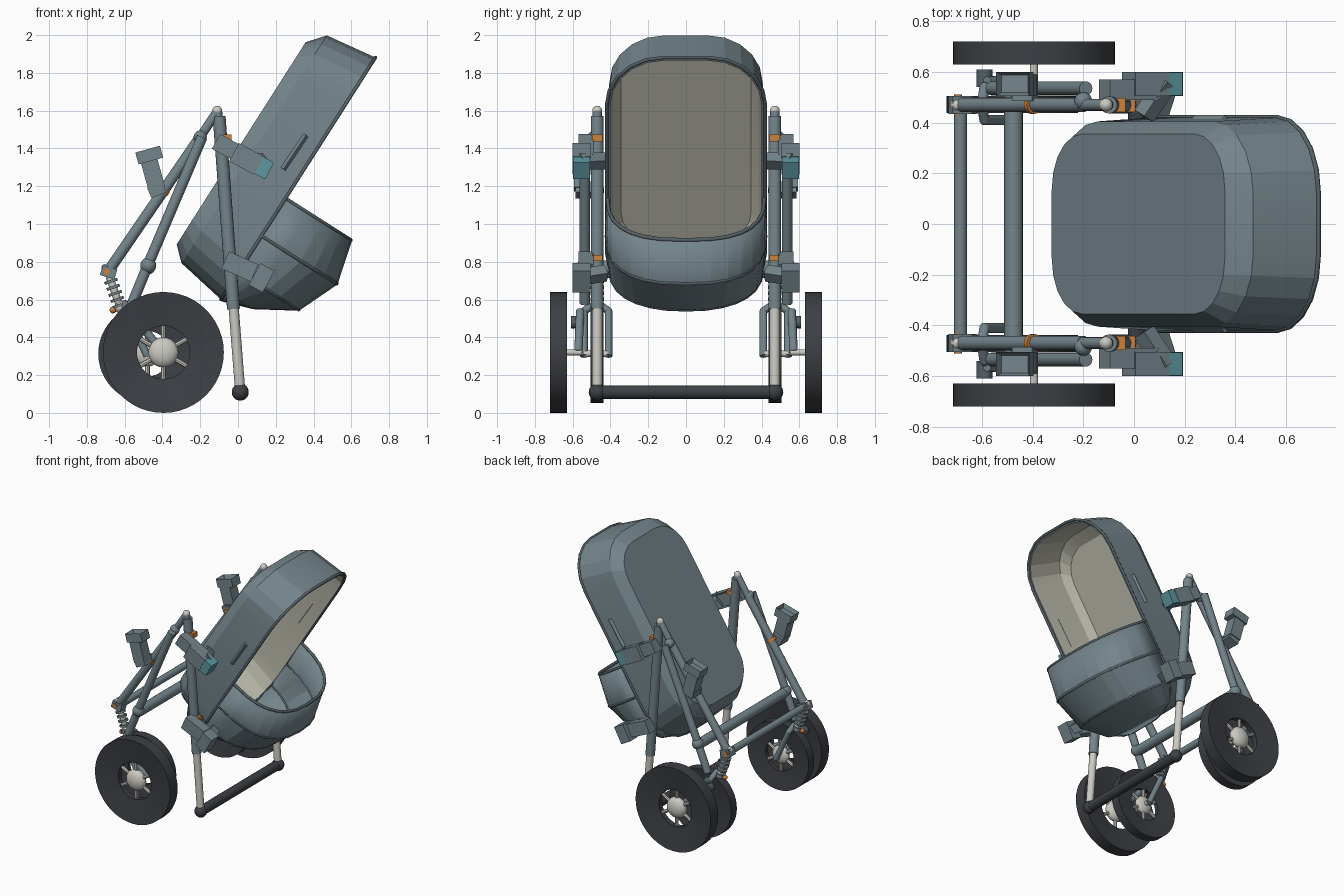
import bpy, bmesh, math
from mathutils import Vector, Matrix

if "Cube" in bpy.data.objects:
    bpy.data.objects.remove(bpy.data.objects["Cube"], do_unlink=True)


def material(name, rgb):
    m = bpy.data.materials.new(name)
    m.use_nodes = True
    m.diffuse_color = (*rgb, 1)
    m.node_tree.nodes["Principled BSDF"].inputs["Base Color"].default_value = (*rgb, 1)
    return m


SLATE = material("slate_grey", (0.175, 0.235, 0.26))
TRIM = material("dark_slate", (0.09, 0.12, 0.135))
BEIGE = material("warm_beige", (0.5, 0.5, 0.42))
RUBBER = material("black_rubber", (0.045, 0.05, 0.058))
METAL = material("pale_metal", (0.6, 0.59, 0.54))
ORANGE = material("orange", (0.6, 0.22, 0.05))
TEAL = material("teal", (0.11, 0.31, 0.36))


def finish(name, bm, mats, mirror=True, angle=30):
    """Turn a bmesh into an object, mirrored across the centre plane if asked."""
    bmesh.ops.recalc_face_normals(bm, faces=bm.faces)
    me = bpy.data.meshes.new(name)
    bm.to_mesh(me)
    bm.free()
    ob = bpy.data.objects.new(name, me)
    bpy.context.collection.objects.link(ob)
    for m in mats:
        me.materials.append(m)
    bpy.ops.object.select_all(action='DESELECT')
    ob.select_set(True)
    bpy.context.view_layer.objects.active = ob
    bpy.ops.object.shade_smooth_by_angle(angle=math.radians(angle))
    if mirror:
        ob.modifiers.new("mirror", 'MIRROR').use_axis = (False, True, False)
    return ob


def tube(name, pts, r, mat, seg=16, mirror=True):
    """Straight round bars through the points, with ball joints at the bends."""
    bm = bmesh.new()
    pts = [Vector(p) for p in pts]
    for a, b in zip(pts, pts[1:]):
        d = b - a
        mx = Matrix.Translation((a + b) / 2) @ d.to_track_quat('Z', 'Y').to_matrix().to_4x4()
        bmesh.ops.create_cone(bm, cap_ends=True, segments=seg, radius1=r, radius2=r,
                              depth=d.length, matrix=mx)
    for p in pts[1:-1]:
        bmesh.ops.create_uvsphere(bm, u_segments=seg, v_segments=8, radius=r,
                                  matrix=Matrix.Translation(p))
    return finish(name, bm, [mat], mirror)


def box(name, center, size, mat, tilt=0.0, recess=0.0):
    """Tilted block, with an optional pocket sunk into its top."""
    bm = bmesh.new()
    mx = Matrix.Translation(center) @ Matrix.Rotation(tilt, 4, 'Y')
    bmesh.ops.create_cube(bm, size=1, matrix=mx @ Matrix.Diagonal((*size, 1)))
    if recess:
        bm.normal_update()
        top = max(bm.faces, key=lambda f: f.normal.z)
        bmesh.ops.inset_region(bm, faces=[top], thickness=0.018)
        bmesh.ops.translate(bm, verts=top.verts, vec=-top.normal * recess)
    return finish(name, bm, [mat])


def ball(name, center, r, mat, squash=1.0):
    bm = bmesh.new()
    mx = Matrix.Translation(center) @ Matrix.Diagonal((1, squash, 1, 1))
    bmesh.ops.create_uvsphere(bm, u_segments=20, v_segments=12, radius=r, matrix=mx)
    return finish(name, bm, [mat], angle=60)


def loft(rings, closed=True, caps=False, cyclic=False, index=lambda i: 0):
    """Skin a list of rings; index gives the material for each band."""
    bm = bmesh.new()
    rows = [[bm.verts.new(p) for p in ring] for ring in rings]
    n = len(rows[0])
    for i in range(len(rows) if cyclic else len(rows) - 1):
        a, b = rows[i], rows[(i + 1) % len(rows)]
        for j in range(n if closed else n - 1):
            k = (j + 1) % n
            bm.faces.new((a[j], a[k], b[k], b[j])).material_index = index(i)
    if caps:
        bm.faces.new(rows[0]).material_index = index(0)
        bm.faces.new(rows[-1]).material_index = index(len(rows))
    return bm


def tub_space(s, y, n):
    """Reclined seat frame: s runs up the back, n out of the opening."""
    return (-0.09 + 0.538 * s + 0.843 * n, y, 0.6 + 0.843 * s - 0.538 * n)


def rounded_ring(s0, s1, w, r, n, seg=5):
    ring = []
    corners = ((s1 - r, w - r), (s0 + r, w - r), (s0 + r, r - w), (s1 - r, r - w))
    for q, (cs, cy) in enumerate(corners):
        for i in range(seg + 1):
            a = math.pi / 2 * (q + i / seg)
            ring.append(tub_space(cs + r * math.cos(a), cy + r * math.sin(a), n))
    return ring


def piping(name, pts, r, cyclic):
    cu = bpy.data.curves.new(name, 'CURVE')
    cu.dimensions = '3D'
    cu.bevel_depth, cu.bevel_resolution = r, 1
    sp = cu.splines.new('POLY')
    sp.points.add(len(pts) - 1)
    for p, co in zip(sp.points, pts):
        p.co = (*co, 1)
    sp.use_cyclic_u = cyclic
    cu.materials.append(TRIM)
    bpy.context.collection.objects.link(bpy.data.objects.new(name, cu))


# Seat tub with pale lining
outer = [(0.12, 1.39, 0.355, 0.22, -0.355), (0.05, 1.48, 0.405, 0.29, -0.28),
         (0, 1.52, 0.42, 0.3, 0)]
inner = [(0.02, 1.5, 0.4, 0.28, 0), (0.07, 1.46, 0.385, 0.27, -0.28),
         (0.13, 1.375, 0.345, 0.21, -0.335)]
finish("seat_tub", loft([rounded_ring(*r) for r in outer + inner], caps=True,
       index=lambda i: int(i > 2)), [SLATE, BEIGE], mirror=False, angle=12)
piping("seat_rim", rounded_ring(0, 1.52, 0.42, 0.3, 0), 0.01, True)


# Foot cover: a pocket of U-shaped sections
def u_section(s, w, h, power, seg=14):
    pts = []
    for i in range(seg + 1):
        t = math.pi * i / seg
        c, k = math.cos(t), max(math.sin(t), 0)
        pts.append(tub_space(s, math.copysign(abs(c) ** power, c) * w, h * k ** power))
    return pts


sections = [(0.635, 0.415, 0.41, 0.76), (0.4, 0.42, 0.47, 0.78), (0.177, 0.4, 0.375, 0.88),
            (0.056, 0.31, 0.17, 0.9), (0, 0.14, 0.005, 1)]
cover = finish("foot_cover", loft([u_section(*s) for s in sections], closed=False),
               [SLATE], mirror=False, angle=12)
thick = cover.modifiers.new("thickness", 'SOLIDIFY')
thick.thickness, thick.offset = 0.014, 0
for label, sec in zip(("upper", "middle", "lower"), sections):
    piping(f"foot_cover_{label}_piping", u_section(*sec), 0.011, False)
tube("side_slat", [(0.36, 0.412, 1.47), (0.24, 0.412, 1.29)], 0.018, SLATE, 4)


# Wheels with dished sides, each with hub and spokes
def wheel(name, x, y, z, radius, hole, half):
    def circle(r, yy):
        return [(x + r * math.cos(a), yy, z + r * math.sin(a))
                for a in (math.tau * i / 48 for i in range(48))]
    rings = [circle(hole, y - half * 0.45), circle(radius, y - half),
             circle(radius, y + half), circle(hole, y + half * 0.45)]
    finish(name + "_tyre", loft(rings, cyclic=True), [RUBBER])
    ball(name + "_hub", (x, y, z), hole * 0.57, METAL, half / (hole * 0.57))
    for i in range(6):
        a = math.tau * (i + 0.5) / 6
        tube(f"{name}_spoke_{i + 1}", [(x, y, z), (x + hole * 1.04 * math.cos(a), y,
             z + hole * 1.04 * math.sin(a))], 0.013, METAL, 8)


wheel("large_wheel", -0.395, 0.675, 0.32, 0.32, 0.14, 0.046)
wheel("small_wheel", -0.48, 0.471, 0.313, 0.26, 0.12, 0.034)
tube("large_axle", [(-0.395, 0.55, 0.32), (-0.395, 0.68, 0.32)], 0.016, METAL)
tube("small_axle", [(-0.48, 0.415, 0.313), (-0.48, 0.54, 0.313)], 0.016, METAL)

# Front legs and foot bar
S = 0.47
tube("leg_upper", [(-0.1, S, 1.57), (-0.024, S, 0.55)], 0.034, SLATE)
tube("leg_lower", [(-0.024, S, 0.57), (0.012, S, 0.11)], 0.027, METAL)
tube("leg_tip", [(-0.1, S, 1.5), (-0.108, S, 1.6), (-0.2, S, 1.46)], 0.024, SLATE)
ball("leg_tip_cap", (-0.11, S, 1.6), 0.026, METAL)
ball("foot_ball", (0.012, S, 0.11), 0.045, RUBBER)
tube("foot_bar", [(0.012, -S, 0.11), (0.012, S, 0.11)], 0.036, RUBBER, mirror=False)
box("leg_upper_button", (-0.062, S, 1.455), (0.055, 0.055, 0.035), ORANGE)
box("leg_lower_button", (-0.025, S, 0.82), (0.06, 0.055, 0.03), ORANGE)

# Rear frame
tube("rear_frame_outer", [(-0.2, S, 1.46), (-0.68, S, 0.76)], 0.029, SLATE)
tube("rear_frame_band", [(-0.392, S, 1.188), (-0.405, S, 1.168)], 0.036, ORANGE)
tube("rear_stay", [(-0.19, 0.535, 1.46), (-0.47, 0.535, 0.8), (-0.56, 0.535, 0.58)], 0.028, SLATE)
ball("stay_joint_upper", (-0.2, 0.485, 1.46), 0.035, SLATE)
ball("stay_joint_lower", (-0.475, 0.535, 0.78), 0.042, SLATE)
tube("cross_bar_rear", [(-0.685, -S, 0.74), (-0.685, S, 0.74)], 0.026, SLATE, mirror=False)
tube("cross_bar_front", [(-0.475, -0.53, 0.77), (-0.475, 0.53, 0.77)], 0.037, SLATE, mirror=False)

# Suspension and wheel forks
box("spring_mount", (-0.685, S, 0.745), (0.08, 0.07, 0.055), SLATE, 0.3)
tube("spring_mount_bolt", [(-0.695, S - 0.041, 0.748), (-0.695, S + 0.041, 0.748)], 0.016, ORANGE)
ball("spring_mount_cap", (-0.7, S, 0.765), 0.024, METAL)
top, low = Vector((-0.68, S, 0.72)), Vector((-0.625, S, 0.56))
tube("spring_core", [top, low], 0.02, METAL)
for i in range(5):
    a = top.lerp(low, (i + 0.5) / 5)
    tube(f"spring_coil_{i + 1}", [a, a + (low - top) * 0.09], 0.036, SLATE)
ball("spring_foot", (-0.62, S, 0.56), 0.034, METAL)
ball("spring_foot_bolt", (-0.662, S, 0.545), 0.018, ORANGE)
for label, y in (("inner", 0.41), ("outer", 0.54)):
    tube(f"fork_{label}", [(-0.6, S, 0.58), (-0.59, y, 0.54), (-0.48, y, 0.3)], 0.02, SLATE)
tube("axle_arm", [(-0.58, 0.56, 0.54), (-0.395, 0.57, 0.32)], 0.022, SLATE)
tube("fork_knob", [(-0.59, 0.54, 0.48), (-0.59, 0.61, 0.48)], 0.032, TRIM)

# Seat mounts, upper and lower
box("upper_mount_body", (-0.02, 0.53, 1.385), (0.22, 0.08, 0.09), SLATE, 0.5)
box("upper_mount_head", (0.045, 0.553, 1.345), (0.15, 0.095, 0.11), SLATE, 0.5)
box("upper_mount_button", (0.132, 0.553, 1.3), (0.08, 0.09, 0.1), TEAL, 0.5)
tube("upper_mount_arm", [(0.13, 0.56, 1.33), (0.04, 0.425, 1.335)], 0.045, SLATE, 4)
box("lower_mount_body", (0.01, 0.53, 0.775), (0.17, 0.08, 0.1), SLATE, 0.42)
box("lower_mount_head", (0.125, 0.553, 0.715), (0.085, 0.095, 0.13), SLATE, 0.5)
tube("lower_mount_arm", [(0.13, 0.55, 0.72), (0.09, 0.425, 0.74)], 0.045, SLATE, 4)

# Side clips on the rear frame
box("clip_body", (-0.45, 0.55, 1.26), (0.09, 0.085, 0.16), SLATE, -0.27)
box("clip_head", (-0.47, 0.553, 1.365), (0.135, 0.095, 0.065), SLATE, -0.27, 0.03)
box("clip_foot", (-0.43, 0.535, 1.18), (0.085, 0.1, 0.06), SLATE, -0.4)
